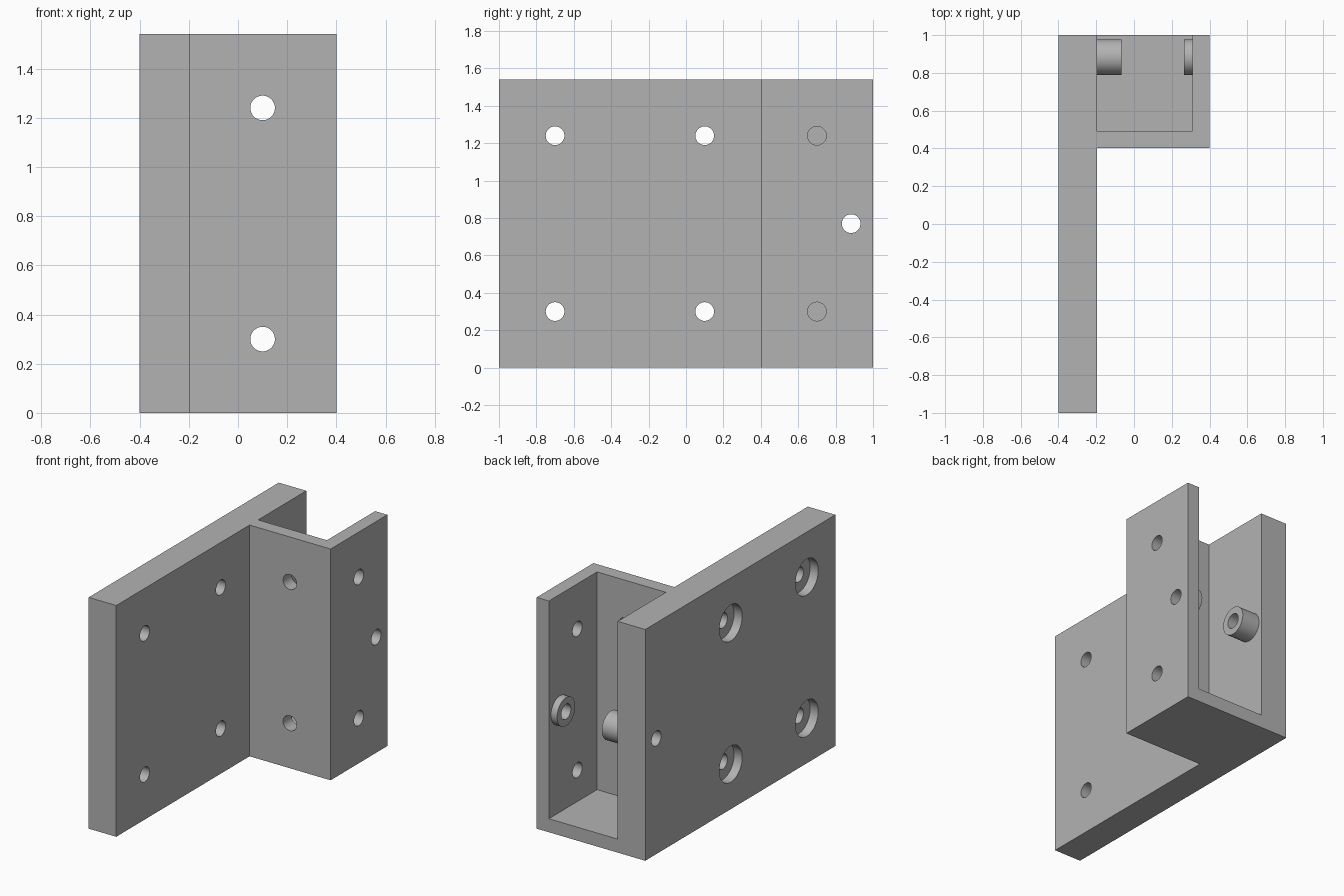
import bpy, bmesh, math
from mathutils import Matrix, Vector

cube = bpy.data.objects.get("Cube")
if cube:
    bpy.data.objects.remove(cube, do_unlink=True)

HEIGHT = 1.54
WALL = 0.09
PLATE_X = -0.197        # inner face of the main plate
HOLE_R = 0.05
ROWS = (0.30, 1.24)     # heights of the screw rows
PIVOT = (0.883, 0.77)   # y, z of the pivot bore

grey = bpy.data.materials.new("plain grey")
grey.use_nodes = True
colour = (0.45, 0.45, 0.45, 1)
grey.diffuse_color = colour
grey.node_tree.nodes["Principled BSDF"].inputs["Base Color"].default_value = colour


def make_object(name, bm):
    bmesh.ops.recalc_face_normals(bm, faces=bm.faces)
    mesh = bpy.data.meshes.new(name)
    bm.to_mesh(mesh)
    bm.free()
    mesh.materials.append(grey)
    obj = bpy.data.objects.new(name, mesh)
    bpy.context.collection.objects.link(obj)
    return obj


def prism(name, outline, z0, z1):
    bm = bmesh.new()
    face = bm.faces.new([bm.verts.new((x, y, z0)) for x, y in outline])
    top = bmesh.ops.extrude_face_region(bm, geom=[face])["geom"]
    verts = [v for v in top if isinstance(v, bmesh.types.BMVert)]
    bmesh.ops.translate(bm, verts=verts, vec=(0, 0, z1 - z0))
    return make_object(name, bm)


def rod(name, start, end, radius):
    a, b = Vector(start), Vector(end)
    turn = (b - a).to_track_quat("Z", "Y").to_matrix().to_4x4()
    bm = bmesh.new()
    bmesh.ops.create_cone(bm, cap_ends=True, segments=48, radius1=radius,
                          radius2=radius, depth=(b - a).length,
                          matrix=Matrix.Translation((a + b) / 2) @ turn)
    return make_object(name, bm)


def combine(target, tool, operation):
    tool.hide_render = True
    mod = target.modifiers.new("combine", "BOOLEAN")
    mod.operation, mod.object, mod.solver = operation, tool, "EXACT"
    bpy.context.view_layer.objects.active = target
    bpy.ops.object.modifier_apply(modifier=mod.name)
    bpy.data.objects.remove(tool, do_unlink=True)


# Mounting plate and housing share one outline
bracket = prism("bracket", [(-0.4, -1), (PLATE_X, -1), (PLATE_X, 0.403),
                            (0.4, 0.403), (0.4, 1), (-0.4, 1)], 0, HEIGHT)

# Housing pocket, open at the top and back
inner = 0.4 - WALL
front = 0.403 + WALL
combine(bracket, prism("pocket", [(PLATE_X, front), (inner, front),
                                  (inner, 1.2), (PLATE_X, 1.2)],
                       WALL, HEIGHT + 0.2), "DIFFERENCE")

# Spacer bosses around the pivot bore
for x0, x1 in ((-0.3, -0.065), (0.265, 0.35)):
    combine(bracket, rod("boss", (x0, *PIVOT), (x1, *PIVOT), 0.095), "UNION")

# Pivot bore through both sides
combine(bracket, rod("bore", (-0.6, *PIVOT), (0.6, *PIVOT), HOLE_R), "DIFFERENCE")

for z in ROWS:
    # Counterbored plate holes
    for y in (-0.7, 0.1):
        combine(bracket, rod("hole", (-0.6, y, z), (-0.1, y, z), HOLE_R), "DIFFERENCE")
        combine(bracket, rod("counterbore", (-0.6, y, z), (-0.34, y, z), 0.12), "DIFFERENCE")
    # Housing side and front holes
    combine(bracket, rod("hole", (0.2, 0.7, z), (0.6, 0.7, z), HOLE_R), "DIFFERENCE")
    combine(bracket, rod("hole", (0.1, 0.2, z), (0.1, 0.6, z), HOLE_R), "DIFFERENCE")

# Smooth round walls, crisp edges
bpy.ops.object.select_all(action="DESELECT")
bracket.select_set(True)
bpy.context.view_layer.objects.active = bracket
bpy.ops.object.shade_smooth_by_angle(angle=math.radians(30))
